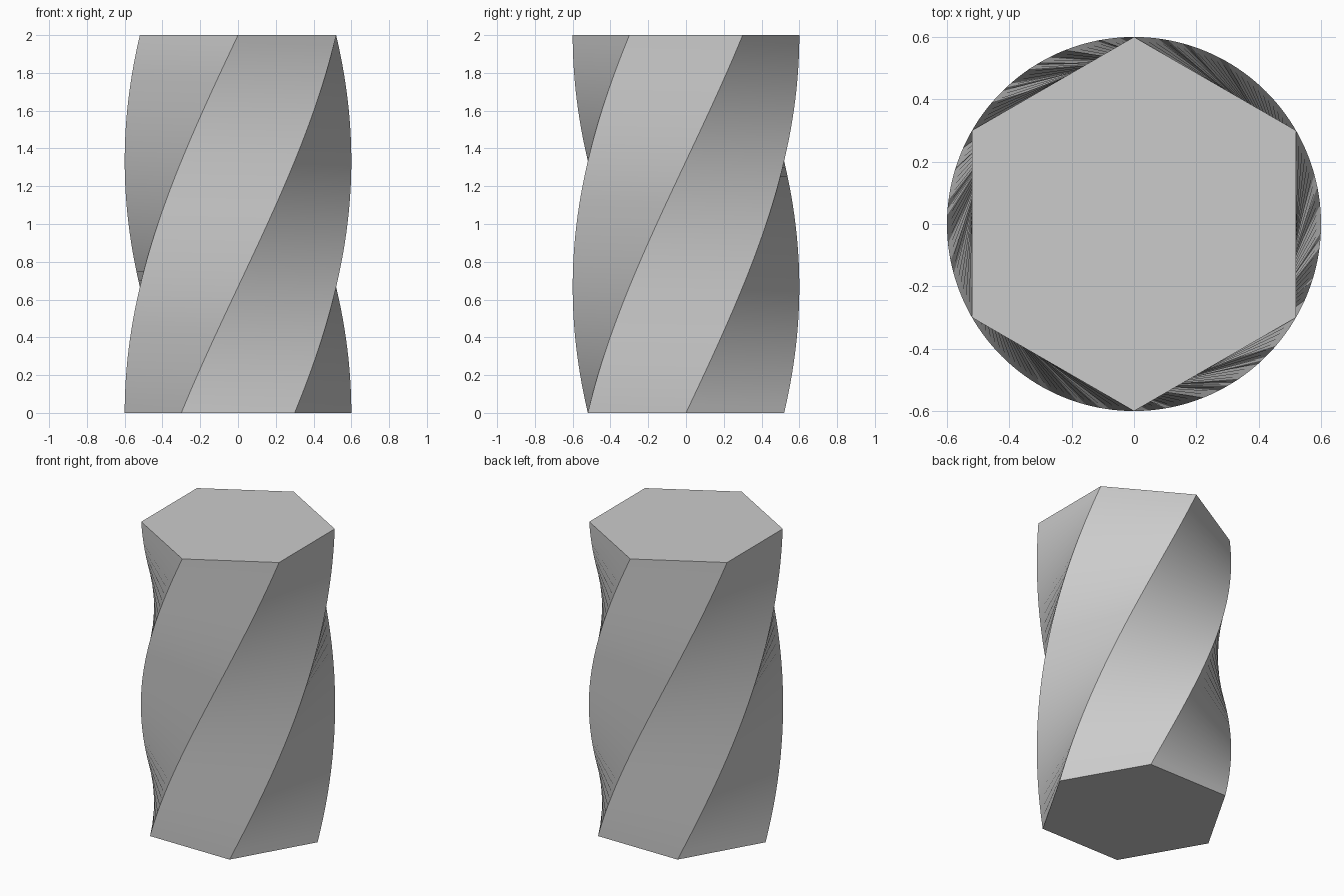
import bpy
import bmesh
from math import radians
from mathutils import Matrix

cube = bpy.data.objects.get("Cube")
if cube:
    bpy.data.objects.remove(cube, do_unlink=True)

SIDES = 6
RADIUS = 0.6
HEIGHT = 2.0
TWIST = radians(90)
STEPS = 40

# Plain grey material
grey = bpy.data.materials.new("light_grey")
grey.use_nodes = True
colour = (0.6, 0.6, 0.6, 1.0)
grey.diffuse_color = colour
grey.node_tree.nodes["Principled BSDF"].inputs["Base Color"].default_value = colour

# Hexagonal base, corners on the x axis
bm = bmesh.new()
base = bmesh.ops.create_circle(bm, cap_ends=True, segments=SIDES, radius=RADIUS)
bmesh.ops.rotate(bm, verts=base["verts"], cent=(0, 0, 0),
                 matrix=Matrix.Rotation(radians(30), 3, "Z"))
corner = max(v.co.x for v in bm.verts)
if corner < RADIUS - 0.01:
    bmesh.ops.rotate(bm, verts=bm.verts[:], cent=(0, 0, 0),
                     matrix=Matrix.Rotation(radians(30), 3, "Z"))

# Twisted shaft: lift and turn the cap a little at each step
cap = bm.faces[:]
for step in range(STEPS):
    result = bmesh.ops.extrude_face_region(bm, geom=cap, use_keep_orig=(step == 0))
    verts = [g for g in result["geom"] if isinstance(g, bmesh.types.BMVert)]
    cap = [g for g in result["geom"] if isinstance(g, bmesh.types.BMFace)]
    bmesh.ops.translate(bm, verts=verts, vec=(0, 0, HEIGHT / STEPS))
    bmesh.ops.rotate(bm, verts=verts, cent=(0, 0, 0),
                     matrix=Matrix.Rotation(TWIST / STEPS, 3, "Z"))
    # Drop the inner cap left behind by each lift
    inner = [f for f in bm.faces if len(f.verts) == SIDES and f not in cap
             and f.calc_center_median().z > 0.001]
    bmesh.ops.delete(bm, geom=inner, context="FACES_ONLY")
bmesh.ops.recalc_face_normals(bm, faces=bm.faces[:])

mesh = bpy.data.meshes.new("twisted_hexagonal_column")
bm.to_mesh(mesh)
bm.free()
mesh.materials.append(grey)
column = bpy.data.objects.new("twisted_hexagonal_column", mesh)
bpy.context.collection.objects.link(column)

# Smooth along the twist, crisp at corners and caps
bpy.ops.object.select_all(action="DESELECT")
column.select_set(True)
bpy.context.view_layer.objects.active = column
bpy.ops.object.shade_smooth_by_angle(angle=radians(30))
